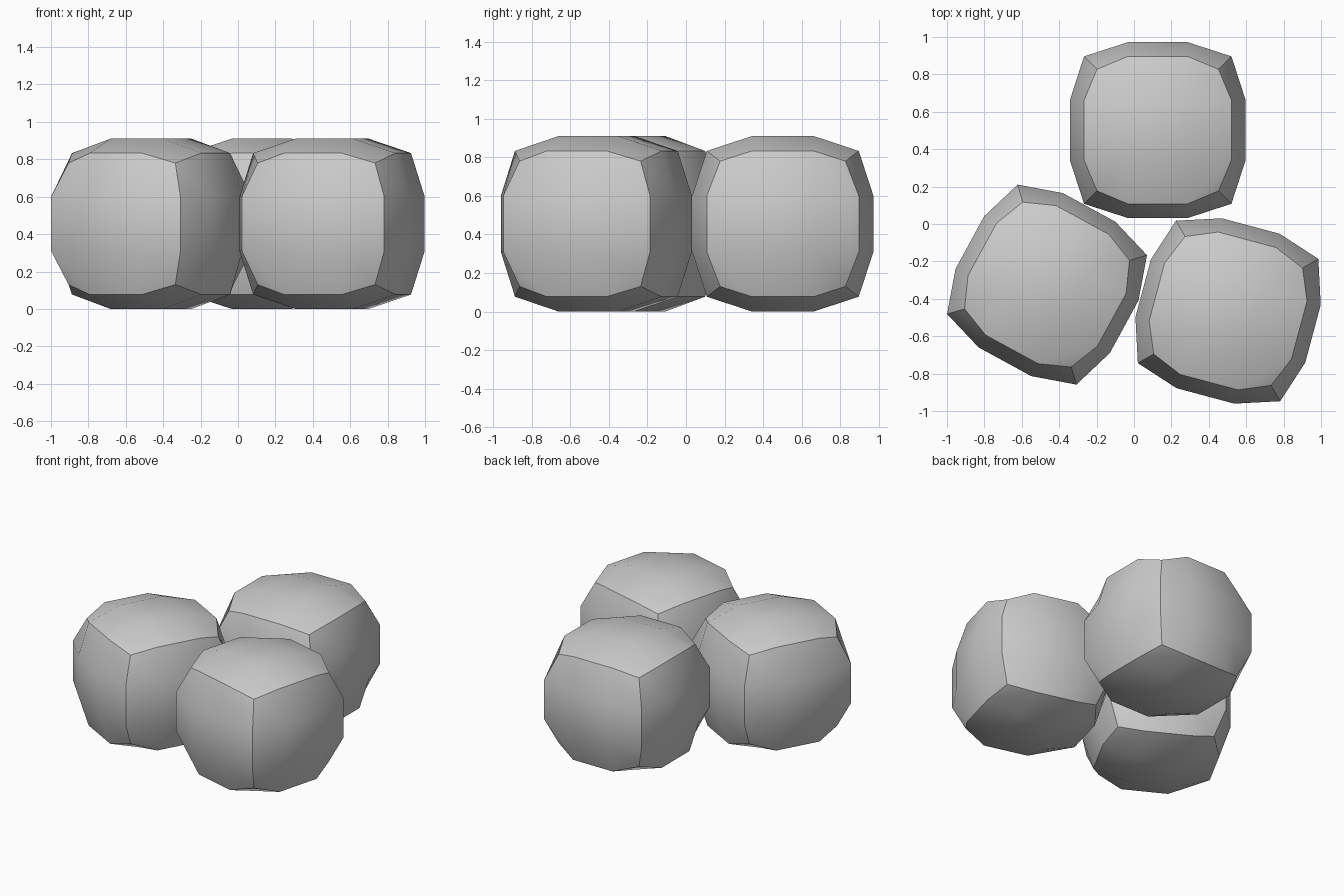
import bpy, bmesh, math
from mathutils import Vector

cube = bpy.data.objects.get("Cube")
if cube:
    bpy.data.objects.remove(cube, do_unlink=True)

# One plain grey for all boulders
grey = bpy.data.materials.new("stone grey")
grey.use_nodes = True
colour = (0.6, 0.6, 0.6, 1)
grey.diffuse_color = colour
grey.node_tree.nodes["Principled BSDF"].inputs["Base Color"].default_value = colour

# Distance from centre of (outer, inner) coordinates, by how many
# sides of the cube a grid point lies on: face, edge, corner
BULGE = {1: (0.47, 0.16), 2: (0.394, 0.16), 3: (0.325, 0.325)}
HEIGHT = {1: (0.455, 0.145), 2: (0.378, 0.145), 3: (0.325, 0.325)}


def outer_sides(co):
    return [abs(c) > 0.99 for c in co]


def boulder(name, x, y, turn):
    """Cube with a 3 x 3 grid per side, each side bulged outwards."""
    bm = bmesh.new()
    bmesh.ops.create_cube(bm, size=2)
    bmesh.ops.subdivide_edges(bm, edges=bm.edges[:], cuts=2, use_grid_fill=True)
    on_ridge = {v: sum(outer_sides(v.co)) >= 2 for v in bm.verts}
    for v in bm.verts:
        sides = outer_sides(v.co)
        kind = sum(sides)
        v.co = Vector([
            math.copysign((HEIGHT if i == 2 else BULGE)[kind][0 if sides[i] else 1], c)
            for i, c in enumerate(v.co)])
    # Smooth sides that meet at sharp ridges
    for f in bm.faces:
        f.smooth = True
    for e in bm.edges:
        e.smooth = not all(on_ridge[v] for v in e.verts)
    mesh = bpy.data.meshes.new(name)
    bm.to_mesh(mesh)
    bm.free()
    mesh.materials.append(grey)
    obj = bpy.data.objects.new(name, mesh)
    obj.location = (x, y, 0.455)
    obj.rotation_euler.z = math.radians(turn)
    bpy.context.collection.objects.link(obj)


boulder("back_boulder", 0.127, 0.502, 0)
boulder("right_boulder", -0.465, -0.324, -28.6)
boulder("left_boulder", 0.503, -0.465, -15)
